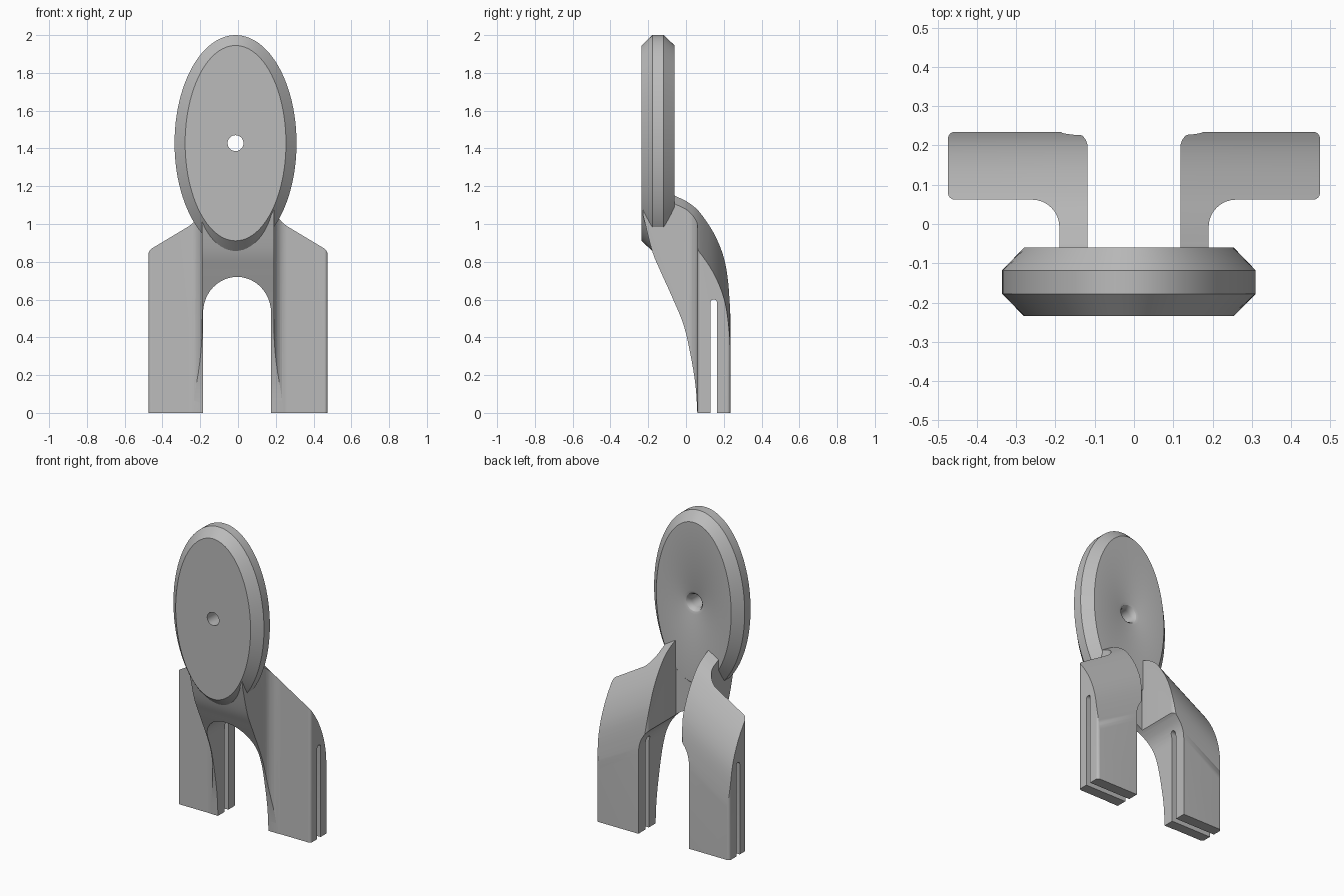
import bpy, bmesh, math
from mathutils import Vector

cube = bpy.data.objects.get("Cube")
if cube:
    bpy.data.objects.remove(cube, do_unlink=True)

grey = bpy.data.materials.new("plain_grey")
grey.use_nodes = True
colour = (0.5, 0.5, 0.5, 1)
grey.diffuse_color = colour
grey.node_tree.nodes["Principled BSDF"].inputs["Base Color"].default_value = colour


def loft(name, rings, closed=False):
    """Join rings of points; cap the ends, or join last to first."""
    bm = bmesh.new()
    rows = [[bm.verts.new(p) for p in ring] for ring in rings]
    pairs = list(zip(rows, rows[1:]))
    if closed:
        pairs.append((rows[-1], rows[0]))
    else:
        bm.faces.new(rows[0])
        bm.faces.new(rows[-1])
    n = len(rows[0])
    for a, b in pairs:
        for i in range(n):
            j = (i + 1) % n
            bm.faces.new((a[i], a[j], b[j], b[i]))
    bmesh.ops.recalc_face_normals(bm, faces=bm.faces)
    mesh = bpy.data.meshes.new(name)
    bm.to_mesh(mesh)
    bm.free()
    mesh.materials.append(grey)
    ob = bpy.data.objects.new(name, mesh)
    bpy.context.collection.objects.link(ob)
    return ob


def smooth_curve(points, steps=8):
    """Catmull-Rom curve through 2D points."""
    p = [Vector(q) for q in points]
    p = [2 * p[0] - p[1]] + p + [2 * p[-1] - p[-2]]
    out = []
    for a, b, c, d in zip(p, p[1:], p[2:], p[3:]):
        for k in range(steps):
            t = k / steps
            out.append(0.5 * (2 * b + (c - a) * t + (2 * a - 5 * b + 4 * c - d) * t ** 2
                              + (3 * b - a - 3 * c + d) * t ** 3))
    return [tuple(q) for q in out + [p[-2]]]


def round_corners(points, steps=8):
    """Polygon of (x, y, radius) right-angle corners turned into arcs."""
    out = []
    for i, (x, y, r) in enumerate(points):
        c = Vector((x, y))
        if r == 0:
            out.append((x, y))
            continue
        u = (Vector(points[i - 1][:2]) - c).normalized() * r
        v = (Vector(points[(i + 1) % len(points)][:2]) - c).normalized() * r
        for k in range(steps + 1):
            a = math.pi / 2 * k / steps
            out.append(tuple(c + u * (1 - math.sin(a)) + v * (1 - math.cos(a))))
    return out


def arch(cx, half, base, spring, rise, steps=24):
    """Doorway outline with an elliptical top."""
    arc = [(cx + half * math.cos(math.pi * k / steps),
            spring + rise * math.sin(math.pi * k / steps)) for k in range(steps + 1)]
    return [(cx + half, base)] + arc + [(cx - half, base)]


def shape(target, cutter, operation):
    mod = target.modifiers.new("shape", 'BOOLEAN')
    mod.operation = operation
    mod.solver = 'EXACT'
    mod.object = cutter
    bpy.context.view_layer.objects.active = target
    bpy.ops.object.modifier_apply(modifier=mod.name)
    bpy.data.objects.remove(cutter, do_unlink=True)


def shade(ob, angle):
    bpy.ops.object.select_all(action='DESELECT')
    ob.select_set(True)
    bpy.context.view_layer.objects.active = ob
    bpy.ops.object.shade_smooth_by_angle(angle=math.radians(angle))


# Oval disc with chamfered rim and a flared centre hole
profile = [(0.042, 0.042, -0.235), (0.267, 0.517, -0.235), (0.323, 0.572, -0.178),
           (0.323, 0.572, -0.118), (0.267, 0.517, -0.06), (0.075, 0.075, -0.06),
           (0.058, 0.058, -0.066), (0.047, 0.047, -0.08), (0.042, 0.042, -0.1)]
turns = [math.tau * k / 96 for k in range(96)]
disc = loft("oval_disc", [[(-0.013 + rx * math.cos(a), y, 1.428 + rz * math.sin(a))
                           for a in turns] for rx, rz, y in profile], closed=True)
shade(disc, 28)

# Stand: plan outline of both legs, arms and the web, extruded upwards
half_plan = [(0.118, -0.066, 0), (0.118, 0.235, 0.04), (0.474, 0.235, 0.018),
             (0.474, 0.062, 0.018), (0.19, 0.062, 0.07), (0.19, -0.232, 0)]
plan = half_plan + [(-x, y, r) for x, y, r in reversed(half_plan)]
outline = round_corners(plan)
stand = loft("forked_stand", [[(x, y, z) for x, y in outline] for z in (0, 1.3)])

# Curved back, falling away to the sides
back = smooth_curve([(-0.06, 1.15), (0.01, 1.115), (0.074, 1.06), (0.153, 0.94),
                     (0.206, 0.8), (0.23, 0.63), (0.238, 0.45)])
back = [(-0.3, -1), (-0.3, 1.16)] + back + [(0.238, -1)]
back_form = loft("back_form", [[(x, y, z - 0.6 * (abs(x) - 0.118)) for y, z in back]
                               for x in (-0.6, 0, 0.6)])
shape(stand, back_form, 'INTERSECT')

# Curved front, sweeping forwards under the disc
front = smooth_curve([(0.062, -0.05), (0.06, 0), (0.05, 0.148), (0.024, 0.307), (-0.013, 0.466),
                      (-0.072, 0.61), (-0.135, 0.75), (-0.18, 0.86), (-0.228, 1.05)])
front += [(-0.228, 2), (0.5, 2), (0.5, -0.05)]
front_form = loft("front_form", [[(x, y, z) for y, z in front] for x in (-0.7, 0.7)])
shape(stand, front_form, 'INTERSECT')

# Archway between the legs
opening = arch(-0.005, 0.18, -0.2, 0.53, 0.19)
shape(stand, loft("archway", [[(x, y, z) for x, z in opening] for y in (-0.6, 0.6)]),
      'DIFFERENCE')

# Narrow slot through both legs
slot = arch(0.147, 0.018, -0.2, 0.582, 0.018, 10)
shape(stand, loft("slot", [[(x, y, z) for y, z in slot] for x in (-0.7, 0.7)]), 'DIFFERENCE')
shade(stand, 28)
